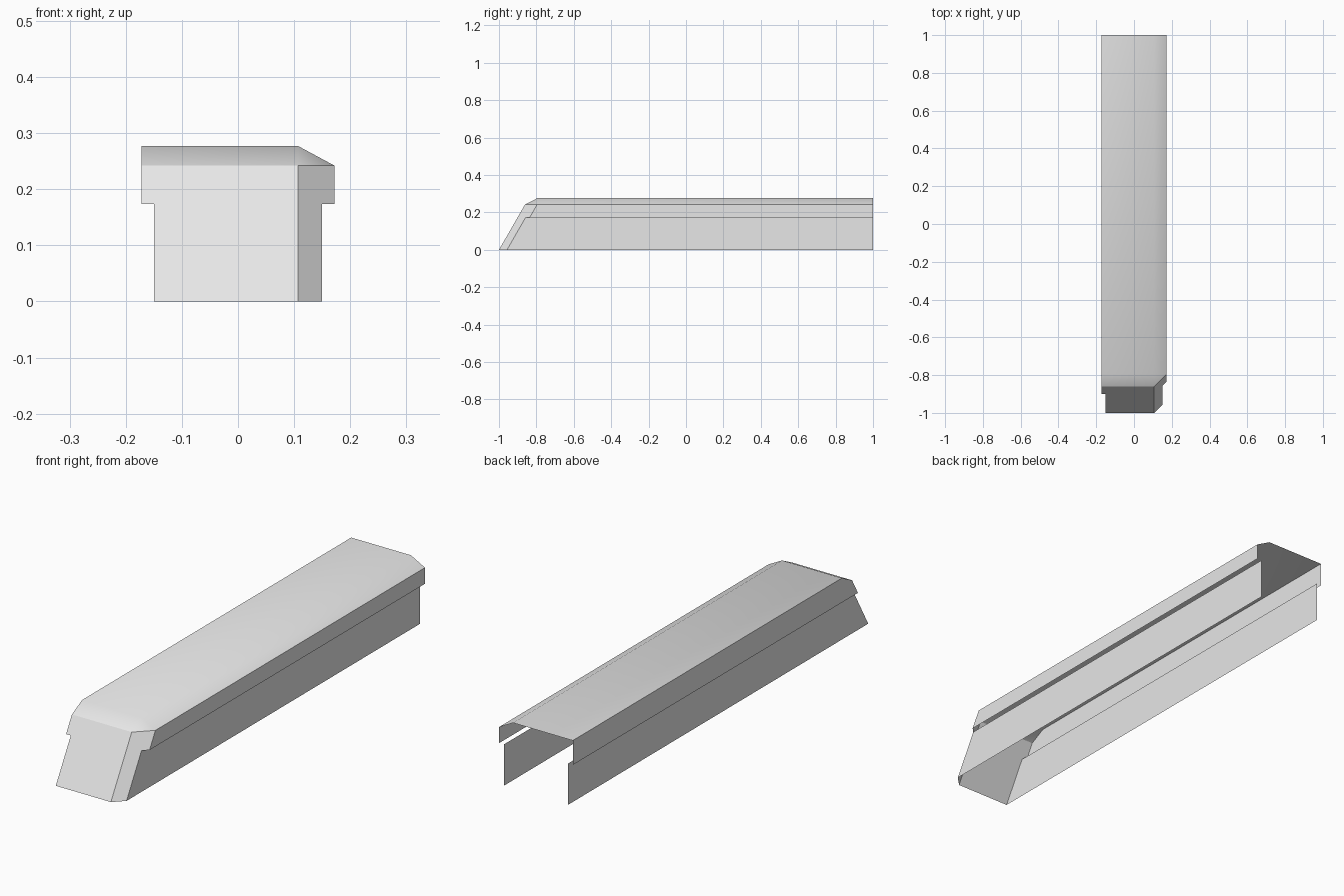
import bpy
import bmesh

default = bpy.data.objects.get("Cube")
if default:
    bpy.data.objects.remove(default, do_unlink=True)

GREY = (0.8, 0.8, 0.8, 1.0)
mat = bpy.data.materials.new("plain grey")
mat.use_nodes = True
mat.diffuse_color = GREY
mat.node_tree.nodes["Principled BSDF"].inputs["Base Color"].default_value = GREY

# Main dimensions of the open shell
WALL_X, SKIRT_X, CUT_X = 0.15, 0.172, 0.107
LEDGE_Z, RIM_Z, TOP_Z = 0.174, 0.242, 0.277
BACK_Y, RIM_Y, TOP_Y = 1.0, -0.861, -0.793


def front_y(x, z):
    """Depth of the sloping front, including the cut left corner."""
    slope = -1 + (1 + RIM_Y) * z / RIM_Z
    return slope + max(0, x - CUT_X)


def on_front(x, z):
    return (x, front_y(x, z), z)


def make_part(name, faces, smooth=False):
    """Sheet object from a few polygons, welded along shared edges."""
    bm = bmesh.new()
    for points in faces:
        bm.faces.new([bm.verts.new(p) for p in points])
    bmesh.ops.remove_doubles(bm, verts=bm.verts[:], dist=0.0001)
    for face in bm.faces:
        face.smooth = smooth
    mesh = bpy.data.meshes.new(name)
    bm.to_mesh(mesh)
    bm.free()
    mesh.materials.append(mat)
    obj = bpy.data.objects.new(name, mesh)
    bpy.context.collection.objects.link(obj)
    return obj


# Roof: flat top, front bevel, left bevel and the small corner facet
top_corner = (CUT_X, TOP_Y, TOP_Z)
top_right = (-SKIRT_X, TOP_Y, TOP_Z)
back_right = (-SKIRT_X, BACK_Y, TOP_Z)
back_cut = (CUT_X, BACK_Y, TOP_Z)
back_rim = (SKIRT_X, BACK_Y, RIM_Z)
rim_right, rim_cut, rim_left = (on_front(x, RIM_Z) for x in (-SKIRT_X, CUT_X, SKIRT_X))
make_part("roof", [
    (top_right, top_corner, back_cut, back_right),
    (rim_right, rim_cut, top_corner, top_right),
    (top_corner, rim_left, back_rim, back_cut),
    (rim_cut, rim_left, top_corner),
], smooth=True)

# Upper skirts, overhanging the lower walls
make_part("left_skirt", [(
    on_front(SKIRT_X, LEDGE_Z), (SKIRT_X, BACK_Y, LEDGE_Z), back_rim, rim_left)])
make_part("right_skirt", [(
    (-SKIRT_X, BACK_Y, LEDGE_Z), on_front(-SKIRT_X, LEDGE_Z),
    rim_right, top_right, back_right)])

# Lower side walls
make_part("left_wall", [(
    on_front(WALL_X, 0), (WALL_X, BACK_Y, 0),
    (WALL_X, BACK_Y, LEDGE_Z), on_front(WALL_X, LEDGE_Z))])
make_part("right_wall", [(
    (-WALL_X, BACK_Y, 0), on_front(-WALL_X, 0),
    on_front(-WALL_X, LEDGE_Z), (-WALL_X, BACK_Y, LEDGE_Z))])

# Sloping front panel and the cut corner beside it, both stepped at the ledge
for name, inner, side in (("front_panel", CUT_X, -1), ("front_corner_panel", CUT_X, 1)):
    low = [on_front(inner, 0), on_front(side * WALL_X, 0),
           on_front(side * WALL_X, LEDGE_Z), on_front(inner, LEDGE_Z)]
    high = [on_front(inner, LEDGE_Z), on_front(side * SKIRT_X, LEDGE_Z),
            on_front(side * SKIRT_X, RIM_Z), on_front(inner, RIM_Z)]
    make_part(name, [pts if side > 0 else pts[::-1] for pts in (low, high)])
